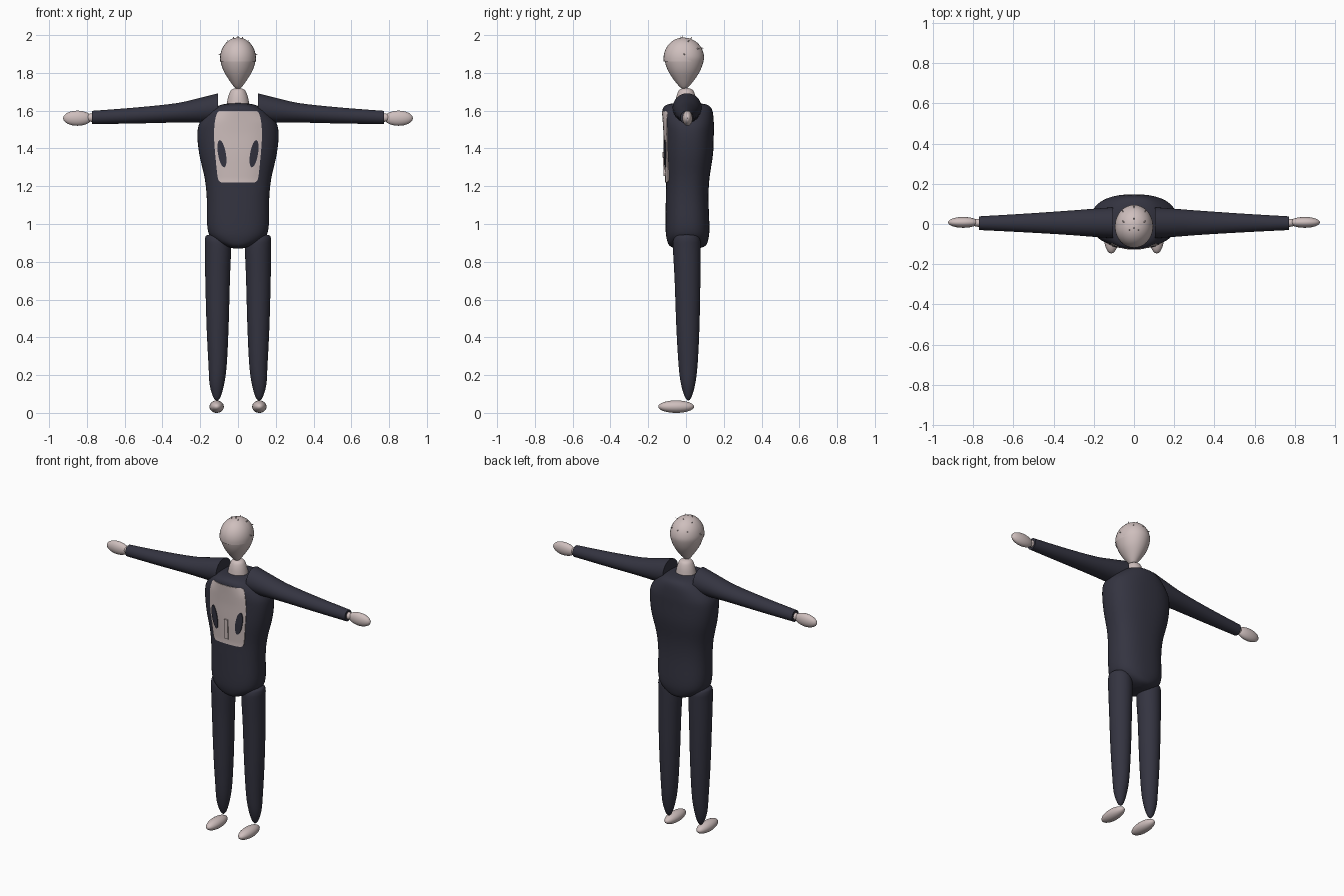
import bpy, bmesh, math
from mathutils import Vector

if "Cube" in bpy.data.objects:
    bpy.data.objects.remove(bpy.data.objects["Cube"])


def material(name, rgb):
    m = bpy.data.materials.new(name)
    m.diffuse_color = (*rgb, 1)
    m.use_nodes = True
    m.node_tree.nodes["Principled BSDF"].inputs["Base Color"].default_value = m.diffuse_color
    return m


SKIN = material("pale_pink", (0.62, 0.52, 0.51))
SUIT = material("dark_navy", (0.034, 0.034, 0.052))


def finish(name, bm, mat, angle=40):
    bmesh.ops.recalc_face_normals(bm, faces=bm.faces)
    me = bpy.data.meshes.new(name)
    bm.to_mesh(me)
    bm.free()
    ob = bpy.data.objects.new(name, me)
    bpy.context.collection.objects.link(ob)
    me.materials.append(mat)
    bpy.ops.object.select_all(action='DESELECT')
    ob.select_set(True)
    bpy.context.view_layer.objects.active = ob
    bpy.ops.object.shade_smooth_by_angle(angle=math.radians(angle))
    return ob


def spline(rows, u):
    """Catmull-Rom point through rows, u counted in rows."""
    i = min(int(u), len(rows) - 2)
    f = u - i
    p = [rows[max(0, min(len(rows) - 1, i + k))] for k in (-1, 0, 1, 2)]
    return [b + 0.5 * f * (c - a + f * (2*a - 5*b + 4*c - d + f * (3*(b - c) + d - a)))
            for a, b, c, d in zip(*p)]


def loft(name, rows, mat, axis='Z', n=2.0, seg=32, sub=4, side=1):
    """Rows of (position, centre a, centre b, radius a, radius b) along an axis."""
    bm = bmesh.new()
    rings = []
    for k in range((len(rows) - 1) * sub + 1):
        t, a, b, ra, rb = spline(rows, k / sub)
        ring = []
        for j in range(seg):
            c, s = math.cos(2*math.pi*j/seg), math.sin(2*math.pi*j/seg)
            pa = a + max(ra, 0.001) * math.copysign(abs(c) ** (2/n), c)
            pb = b + max(rb, 0.001) * math.copysign(abs(s) ** (2/n), s)
            co = (pa, pb, t) if axis == 'Z' else (t, pa, pb)
            ring.append(bm.verts.new((co[0] * side, co[1], co[2])))
        rings.append(ring)
    for r, q in zip(rings, rings[1:]):
        for j in range(seg):
            bm.faces.new((r[j], r[(j+1) % seg], q[(j+1) % seg], q[j]))
    bm.faces.new(rings[0])
    bm.faces.new(rings[-1])
    return finish(name, bm, mat)


def ellipsoid(name, centre, radii, mat):
    bm = bmesh.new()
    bmesh.ops.create_uvsphere(bm, u_segments=24, v_segments=16, radius=1)
    for v in bm.verts:
        v.co = Vector(c + r * x for c, r, x in zip(centre, radii, v.co))
    return finish(name, bm, mat)


# Torso: deep at the shoulders, narrow at the waist, rounded below
TORSO = [
    (0.870, 0, 0.005, 0.02, 0.06), (0.885, 0, 0.008, 0.075, 0.095),
    (0.920, 0, 0.008, 0.135, 0.110), (0.980, 0, 0.008, 0.162, 0.116),
    (1.130, 0, 0.006, 0.165, 0.113), (1.240, 0, 0.009, 0.176, 0.115),
    (1.370, 0, 0.015, 0.205, 0.128), (1.475, 0, 0.016, 0.215, 0.131),
    (1.540, 0, 0.014, 0.200, 0.133), (1.605, 0, 0.007, 0.140, 0.131),
    (1.632, 0, 0.005, 0.085, 0.105), (1.640, 0, 0.0, 0.03, 0.05)]
loft("torso", TORSO, SUIT, n=2.4, seg=48)


def front_y(x, z):
    """Depth of the torso's front surface."""
    for a, b in zip(TORSO, TORSO[1:]):
        if a[0] <= z <= b[0]:
            f = (z - a[0]) / (b[0] - a[0])
            _, _, cy, rx, ry = [p + f * (q - p) for p, q in zip(a, b)]
            return cy - ry * max(0, 1 - (abs(x) / rx) ** 2.4) ** (1 / 2.4)


def plate(name, point, mat, lift, nu=12, nv=20, thick=0.008):
    """Thin plate lying on the torso front; point(u, v) gives x, z."""
    bm = bmesh.new()
    grid = []
    for j in range(nv + 1):
        row = []
        for i in range(nu + 1):
            x, z = point(2 * i / nu - 1, j / nv)
            row.append(bm.verts.new((x, front_y(x, z) - lift, z)))
        grid.append(row)
    for r, q in zip(grid, grid[1:]):
        for i in range(nu):
            bm.faces.new((r[i], r[i+1], q[i+1], q[i]))
    back = bmesh.ops.extrude_face_region(bm, geom=list(bm.faces))['geom']
    for v in back:
        if isinstance(v, bmesh.types.BMVert):
            v.co.y += thick
    return finish(name, bm, mat)


# Chest panel: rounded outline, widest above its middle
PANEL = [(1.220, 0.088), (1.235, 0.104), (1.29, 0.113), (1.44, 0.126),
         (1.53, 0.124), (1.585, 0.112), (1.598, 0.098)]


def panel_point(u, v):
    z, w = spline(PANEL, v * (len(PANEL) - 1))
    return u * w, z


plate("chest_panel", panel_point, SKIN, 0.004, nv=24)
plate("button_strip", lambda u, v: (0.012 * u, 1.255 + 0.125 * v), SKIN, 0.011, nu=2, nv=6)


# Slanted oval pockets on the panel
def pocket_point(side):
    def point(u, v):
        t = math.pi * v
        lx, lz = 0.021 * u * math.sin(t), -0.072 * math.cos(t)
        return side * (0.085 + lx + lz * 0.16), 1.372 + lz
    return point


for s, label in ((-1, "right"), (1, "left")):
    plate(label + "_pocket", pocket_point(s), SUIT, 0.009, nu=6, nv=14)

    # Leg: full at the hip, tapering to a point at the ankle
    loft(label + "_leg", [
        (0.065, 0.112, 0.012, 0.003, 0.003), (0.085, 0.112, 0.012, 0.020, 0.018),
        (0.150, 0.112, 0.011, 0.038, 0.037), (0.250, 0.108, 0.011, 0.048, 0.050),
        (0.450, 0.108, 0.010, 0.058, 0.061), (0.700, 0.108, 0.008, 0.065, 0.068),
        (0.870, 0.106, 0.004, 0.069, 0.073), (0.918, 0.110, 0.004, 0.065, 0.070),
        (0.940, 0.118, 0.004, 0.048, 0.052), (0.945, 0.122, 0.004, 0.01, 0.01)],
        SUIT, side=s)

    # Sleeve: wide cut end at the shoulder, narrow at the wrist
    loft(label + "_arm", [
        (0.105, 0.006, 1.614, 0.077, 0.078), (0.20, 0.006, 1.602, 0.070, 0.066),
        (0.33, 0.006, 1.588, 0.060, 0.051), (0.55, 0.005, 1.574, 0.046, 0.042),
        (0.772, 0.004, 1.564, 0.034, 0.035)], SUIT, axis='X', side=s)
    ellipsoid(label + "_wrist", (s * 0.775, 0.006, 1.563), (0.03, 0.02, 0.022), SKIN)
    ellipsoid(label + "_hand", (s * 0.850, 0.008, 1.560), (0.076, 0.027, 0.040), SKIN)
    ellipsoid(label + "_foot", (s * 0.113, -0.052, 0.033), (0.038, 0.095, 0.033), SKIN)

# Neck with a rounded top
loft("neck", [(1.60, 0, 0, 0.064, 0.062), (1.64, 0, 0, 0.059, 0.056),
              (1.68, 0, 0, 0.050, 0.049), (1.71, 0, 0, 0.035, 0.035),
              (1.72, 0, 0, 0.008, 0.008)], SKIN)

# Egg-shaped head
HEAD_Y = -0.010
loft("head", [(1.715, 0, HEAD_Y, 0.004, 0.004), (1.725, 0, HEAD_Y, 0.020, 0.022),
              (1.765, 0, HEAD_Y, 0.049, 0.056), (1.810, 0, HEAD_Y, 0.076, 0.084),
              (1.855, 0, HEAD_Y, 0.091, 0.101), (1.890, 0, HEAD_Y, 0.094, 0.105),
              (1.930, 0, HEAD_Y, 0.083, 0.093), (1.962, 0, HEAD_Y, 0.060, 0.067),
              (1.982, 0, HEAD_Y, 0.028, 0.031), (1.986, 0, HEAD_Y, 0.004, 0.004)], SKIN)

# Hair cap: slight step across the brow, flush at the back
bm = bmesh.new()
bmesh.ops.create_uvsphere(bm, u_segments=32, v_segments=20, radius=1)
bmesh.ops.bisect_plane(bm, geom=bm.verts[:] + bm.edges[:] + bm.faces[:],
                       plane_co=(0, 0, -0.15), plane_no=(0, 0, -1), clear_outer=True)
for v in bm.verts:
    v.co = Vector((v.co.x * 0.095, HEAD_Y - 0.004 + v.co.y * 0.105, 1.876 + v.co.z * 0.111))
finish("hair_cap", bm, SKIN)

# Small hair tufts on the crown and back: (turn from front, height angle) in degrees
for i, (turn, rise) in enumerate([(0, 84), (50, 72), (-50, 72), (180, 70), (110, 55), (-110, 55),
                                  (180, 30), (140, 28), (-140, 28), (90, 12), (-90, 12)]):
    a, e = math.radians(turn), math.radians(rise)
    d = Vector((math.sin(a) * math.cos(e), -math.cos(a) * math.cos(e), math.sin(e)))
    bm = bmesh.new()
    bmesh.ops.create_cone(bm, segments=5, radius1=0.006, radius2=0, depth=0.022, cap_ends=True)
    lean = (d + Vector((0, 0.3, -0.5 if rise < 60 else 0.3))).normalized()
    base = Vector((d.x * 0.094, HEAD_Y + d.y * 0.104, 1.876 + d.z * 0.11))
    turn_to = lean.to_track_quat('Z', 'Y')
    for v in bm.verts:
        v.co = turn_to @ v.co + base + lean * 0.003
    finish("hair_tuft_%d" % (i + 1), bm, SKIN, angle=10)
